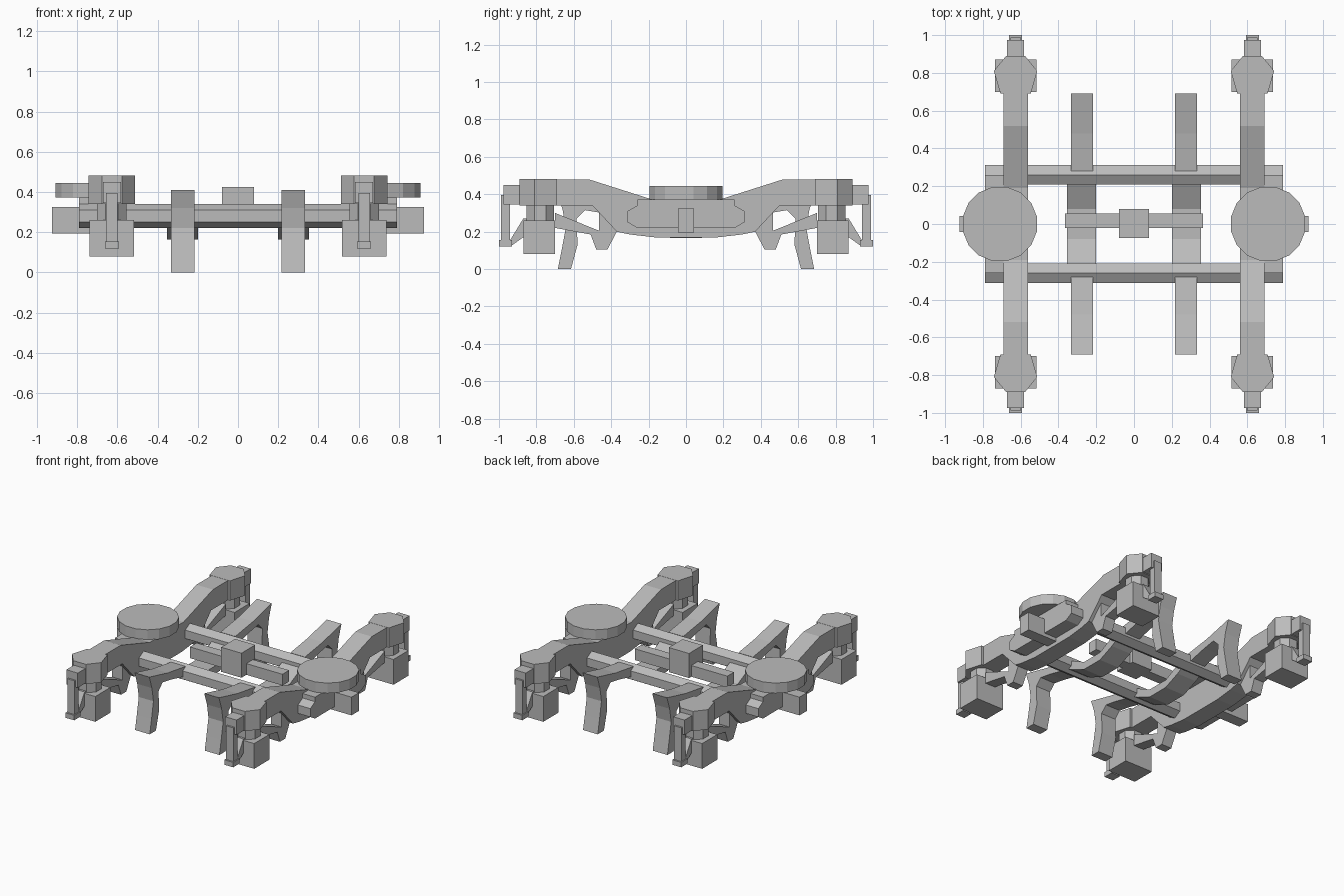
import bpy, math

if "Cube" in bpy.data.objects:
    bpy.data.objects.remove(bpy.data.objects["Cube"])

grey = bpy.data.materials.new("plain grey")
grey.diffuse_color = (0.5, 0.5, 0.5, 1)
grey.use_nodes = True
grey.node_tree.nodes["Principled BSDF"].inputs["Base Color"].default_value = grey.diffuse_color


def mesh(name, verts, faces):
    me = bpy.data.meshes.new(name)
    me.from_pydata(verts, [], faces)
    me.materials.append(grey)
    ob = bpy.data.objects.new(name, me)
    bpy.context.collection.objects.link(ob)
    # consistent outward normals
    import bmesh
    bm = bmesh.new()
    bm.from_mesh(me)
    bmesh.ops.recalc_face_normals(bm, faces=bm.faces)
    bm.to_mesh(me)
    bm.free()
    return ob


def prism(name, pts, lo, hi, axis):
    """Extrude a 2D outline: axis 'x' takes (y, z), axis 'z' takes (x, y)."""
    def place(p, d):
        return (d, p[0], p[1]) if axis == 'x' else (p[0], p[1], d)
    n = len(pts)
    verts = [place(p, lo) for p in pts] + [place(p, hi) for p in pts]
    faces = [tuple(range(n)), tuple(range(n, 2 * n))]
    faces += [(i, (i + 1) % n, n + (i + 1) % n, n + i) for i in range(n)]
    return mesh(name, verts, faces)


def box(name, x0, x1, y0, y1, z0, z1):
    return prism(name, [(x0, y0), (x1, y0), (x1, y1), (x0, y1)], z0, z1, 'z')


def ring(cx, cy, r, n, turn=0.0):
    return [(cx + r * math.cos(turn + 2 * math.pi * i / n),
             cy + r * math.sin(turn + 2 * math.pi * i / n)) for i in range(n)]


def flip(pts, s):
    return [(p[0] * s, p[1]) for p in pts]


def both(half):
    """Mirror a half outline (y >= 0) into a closed symmetric one."""
    return half + [(-y, z) for y, z in reversed(half)]


# hexagonal cross bars
for s in (-1, 1):
    prism("cross_bar", ring(s * 0.26, 0.28, 0.06, 6, math.pi / 6), -0.79, 0.79, 'x')

# centre beam and pivot block
box("centre_beam", -0.365, 0.365, -0.02, 0.055, 0.25, 0.33)
box("pivot_block", -0.08, 0.08, -0.075, 0.08, 0.25, 0.425)

FRAME = both([(0.19, 0.375), (0.52, 0.48), (0.82, 0.48), (0.82, 0.34), (0.50, 0.34),
              (0.37, 0.20), (0.30, 0.185), (0.17, 0.17)])
SADDLE = both([(0.08, 0.22), (0.26, 0.31), (0.26, 0.25), (0.20, 0.215), (0.08, 0.165)])
BRAKE = [(0.28, 0.33), (0.48, 0.36), (0.69, 0.41), (0.66, 0.32), (0.643, 0.22),
         (0.665, 0.10), (0.685, 0.0), (0.615, 0.0), (0.58, 0.13), (0.585, 0.27),
         (0.54, 0.315), (0.45, 0.30), (0.28, 0.26)]
BRACKET = [(0.37, 0.20), (0.41, 0.26), (0.465, 0.34), (0.465, 0.205), (0.70, 0.30),
           (0.70, 0.22), (0.51, 0.185), (0.48, 0.105), (0.42, 0.105)]
HEAD = [(0.05, 0.89), (0.115, 0.81), (0.08, 0.69), (-0.08, 0.69), (-0.115, 0.81), (-0.05, 0.89)]

for sx in (-1, 1):
    c = sx * 0.627

    def bar(name, pts, half):
        return prism(name, pts, c - half, c + half, 'x')

    # side beam, air spring and bolster
    bar("side_frame", FRAME, 0.065)
    prism("air_spring", ring(sx * 0.71, 0, 0.2, 16, math.pi / 16), 0.372, 0.445, 'z')
    x0, x1 = sorted((sx * 0.66, sx * 0.79))
    box("spring_seat", x0, x1, -0.26, 0.26, 0.22, 0.372)
    x0, x1 = sorted((sx * 0.69, sx * 0.925))
    box("side_bumper", x0, x1, -0.042, 0.042, 0.195, 0.325)

    # curved saddle between the cross bars
    prism("saddle", SADDLE, sx * 0.277 - 0.077, sx * 0.277 + 0.077, 'x')

    for sy in (-1, 1):
        # brake arm with shoe
        prism("brake_arm", flip(BRAKE, sy), sx * 0.275 - 0.058, sx * 0.275 + 0.058, 'x')
        # axle box with its spring post and frame head
        y0, y1 = sorted((sy * 0.70, sy * 0.87))
        box("axle_box", c - 0.11, c + 0.11, y0, y1, 0.08, 0.26)
        prism("spring_post", ring(c, sy * 0.78, 0.08, 8, math.pi / 8), 0.26, 0.34, 'z')
        prism("frame_head", [(c + x, y * sy) for x, y in HEAD], 0.34, 0.481, 'z')
        # inner link bracket
        bar("link_bracket", flip(BRACKET, sy), 0.04)
        # end lug, hanger and stay
        y0, y1 = sorted((sy * 0.88, sy * 0.975))
        box("end_lug", c - 0.045, c + 0.045, y0, y1, 0.345, 0.45)
        bar("end_hanger", flip([(0.94, 0.395), (0.988, 0.395), (0.988, 0.14), (0.94, 0.14)], sy), 0.028)
        y0, y1 = sorted((sy * 0.93, sy * 1.0))
        box("hanger_foot", c - 0.035, c + 0.035, y0, y1, 0.12, 0.155)
        bar("hanger_stay", flip([(0.94, 0.12), (0.94, 0.155), (0.87, 0.27), (0.82, 0.27),
                                 (0.82, 0.17), (0.87, 0.17)], sy), 0.025)
